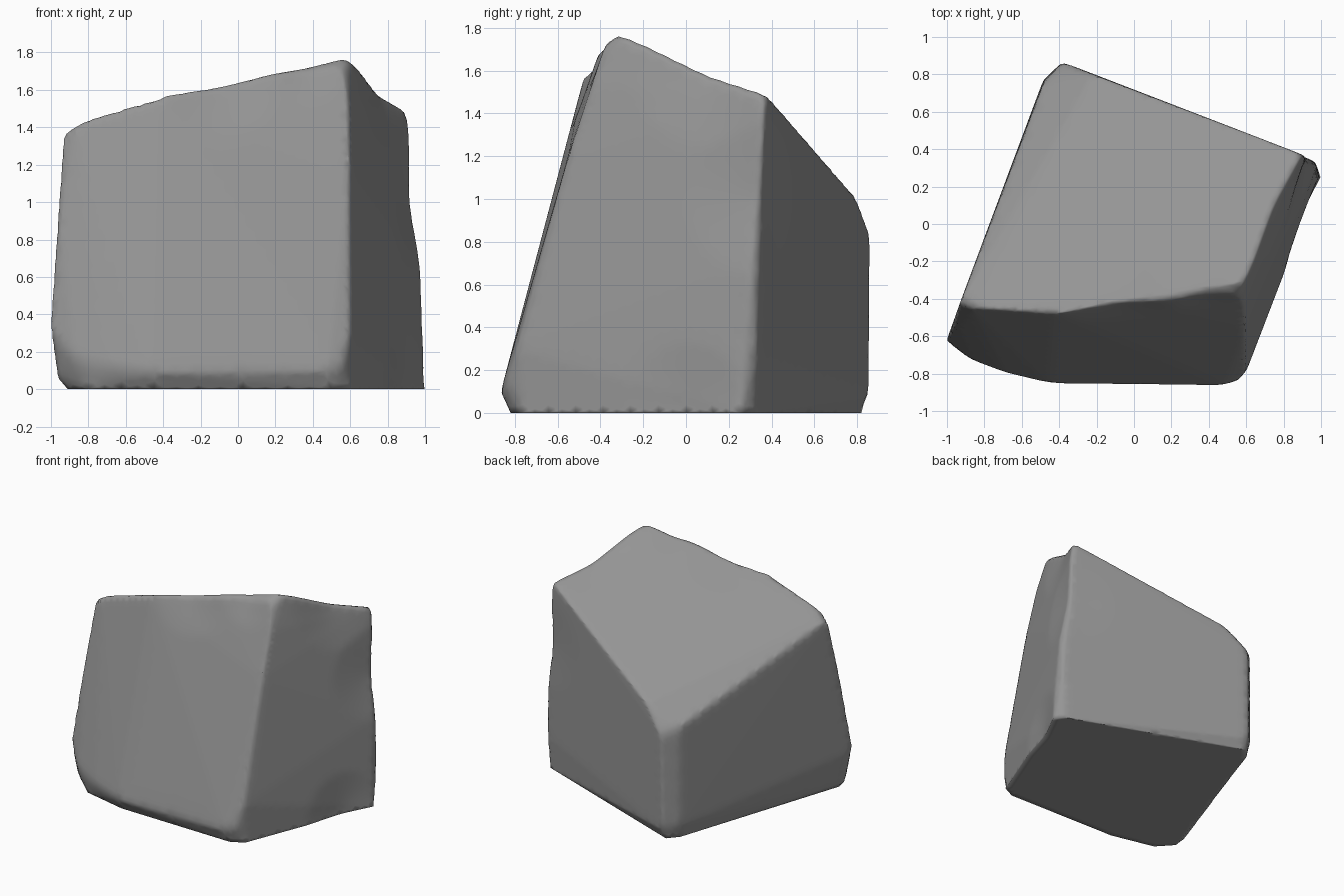
import bpy, bmesh
from mathutils import Vector

if "Cube" in bpy.data.objects:
    bpy.data.objects.remove(bpy.data.objects["Cube"])

# Key points of the boulder, grouped by region
top_rim = [(-.93, -.42, 1.38), (-.87, -.45, 1.42), (-.42, -.48, 1.56), (.2, -.41, 1.69),
           (.56, -.375, 1.73), (.592, -.31, 1.77), (.905, .37, 1.495),
           (-.22, .80, 1.0), (-.48, .77, .87)]
front_face = [(-.95, -.54, .9), (-1.005, -.63, .3), (-.87, -.73, .16), (-.68, -.80, .12),
              (-.45, -.855, .09), (.48, -.866, .1), (.56, -.84, .12), (.60, -.79, .3),
              (.595, -.68, .7), (.595, -.55, 1.2), (.59, -.44, 1.53)]
back_edges = [(-.38, .865, .82), (-.485, .77, .1), (-.39, .86, .08),
              (.975, .31, .69), (.97, .33, .25)]
base = [(-.91, -.60, 0), (-.80, -.72, 0), (-.45, -.80, 0), (.5, -.82, 0), (.60, -.77, 0),
        (1, .25, 0), (.95, .32, 0), (-.40, .82, 0), (-.47, .74, 0), (-.97, -.60, .05)]

# Shallow hollows: centre, radius, push
hollows = [((.78, .10, 1.60), .35, (-.03, 0, -.025)),
           ((.93, .34, 1.0), .35, (-.03, 0, 0)),
           ((-.08, -.42, 1.63), .3, (0, .02, -.015)),
           ((.36, -.38, 1.70), .2, (0, .015, -.01)),
           ((.86, .02, .03), .3, (-.03, .01, 0))]

# Boulder body from the hull of its key points
bm = bmesh.new()
for p in top_rim + front_face + back_edges + base:
    bm.verts.new(p)
bmesh.ops.convex_hull(bm, input=bm.verts)
loose = [v for v in bm.verts if not v.link_faces]
bmesh.ops.delete(bm, geom=loose, context='VERTS')
bmesh.ops.recalc_face_normals(bm, faces=bm.faces)

# Refine long edges so the hollows have geometry to bend
for _ in range(7):
    long_edges = [e for e in bm.edges if e.calc_length() > .06]
    if not long_edges:
        break
    bmesh.ops.subdivide_edges(bm, edges=long_edges, cuts=1)
    bmesh.ops.triangulate(bm, faces=bm.faces)

for centre, radius, push in hollows:
    for v in bm.verts:
        d = (v.co - Vector(centre)).length / radius
        if d < 1:
            v.co += Vector(push) * (1 - d)

# Wear down the edges a little, keeping the underside flat
for _ in range(3):
    bmesh.ops.smooth_vert(bm, verts=[v for v in bm.verts if v.co.z > .005], factor=.3,
                          use_axis_x=True, use_axis_y=True, use_axis_z=True)

mesh = bpy.data.meshes.new("boulder")
bm.to_mesh(mesh)
bm.free()
rock = bpy.data.objects.new("boulder", mesh)
bpy.context.collection.objects.link(rock)
mesh.polygons.foreach_set("use_smooth", [True] * len(mesh.polygons))

# Dark grey stone
stone = bpy.data.materials.new("stone")
stone.diffuse_color = (.3, .3, .3, 1)
stone.use_nodes = True
stone.node_tree.nodes["Principled BSDF"].inputs["Base Color"].default_value = stone.diffuse_color
mesh.materials.append(stone)
